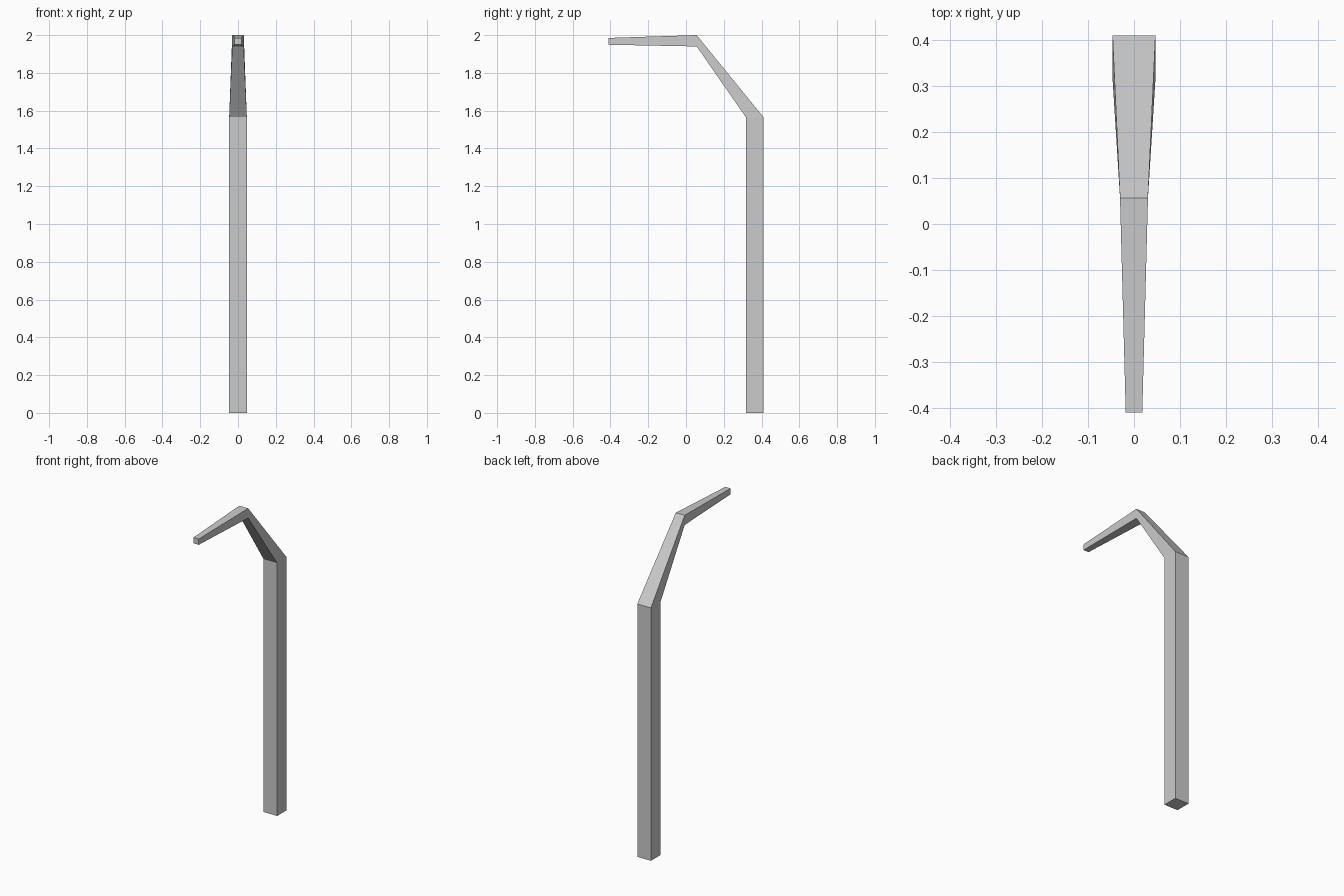
import bpy, bmesh

if "Cube" in bpy.data.objects:
    bpy.data.objects.remove(bpy.data.objects["Cube"])

# Square sections along the pole: (half width, outer (y, z), inner (y, z))
sections = [
    (0.0467, (0.41, 0.0), (0.3165, 0.0)),      # foot
    (0.0467, (0.41, 1.566), (0.3165, 1.566)),  # lower bend
    (0.0304, (0.0565, 2.0), (0.0565, 1.94)),   # upper bend
    (0.018, (-0.41, 1.985), (-0.41, 1.949)),   # arm tip
]

bm = bmesh.new()
rings = []
for w, (yo, zo), (yi, zi) in sections:
    corners = [(-w, yo, zo), (w, yo, zo), (w, yi, zi), (-w, yi, zi)]
    rings.append([bm.verts.new(c) for c in corners])

# Skin the sections and cap both ends
for a, b in zip(rings, rings[1:]):
    for i in range(4):
        j = (i + 1) % 4
        bm.faces.new((a[i], a[j], b[j], b[i]))
bm.faces.new(rings[0])
bm.faces.new(rings[-1])
bmesh.ops.recalc_face_normals(bm, faces=bm.faces)

mesh = bpy.data.meshes.new("bent_pole")
bm.to_mesh(mesh)
bm.free()
bpy.context.collection.objects.link(bpy.data.objects.new("bent_pole", mesh))
